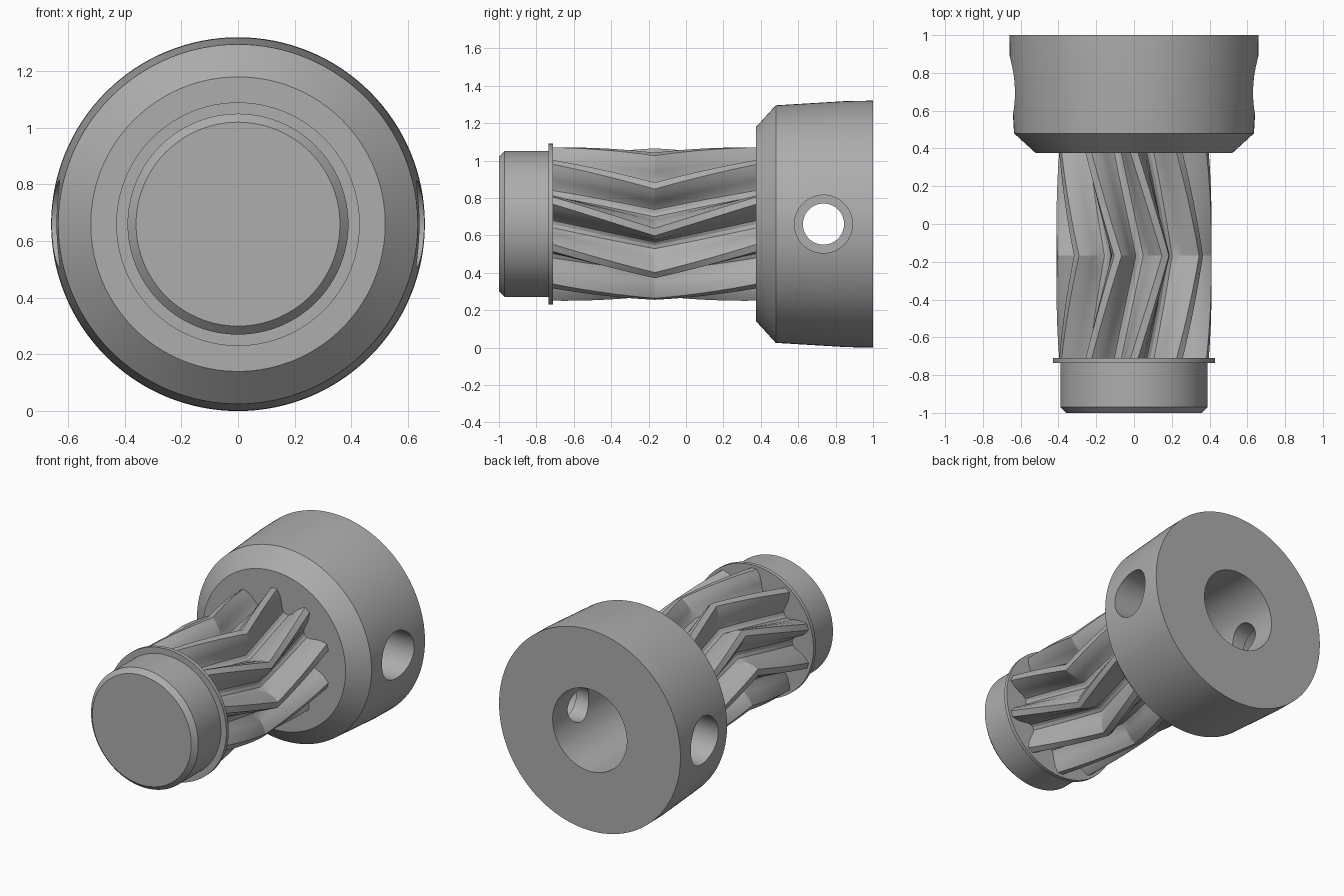
import bpy, bmesh, math

AXIS_Z = 0.66

cube = bpy.data.objects.get("Cube")
if cube:
    bpy.data.objects.remove(cube, do_unlink=True)

# Single grey material
grey = bpy.data.materials.new("mid_grey")
grey.use_nodes = True
COLOUR = (0.42, 0.42, 0.42, 1)
grey.diffuse_color = COLOUR
grey.node_tree.nodes["Principled BSDF"].inputs["Base Color"].default_value = COLOUR


def make_object(name, bm):
    bmesh.ops.recalc_face_normals(bm, faces=bm.faces)
    mesh = bpy.data.meshes.new(name)
    bm.to_mesh(mesh)
    bm.free()
    mesh.materials.append(grey)
    obj = bpy.data.objects.new(name, mesh)
    obj.location.z = AXIS_Z
    bpy.context.collection.objects.link(obj)
    return obj


def activate(obj):
    bpy.ops.object.select_all(action='DESELECT')
    obj.select_set(True)
    bpy.context.view_layer.objects.active = obj


def smooth(obj, angle=25):
    activate(obj)
    bpy.ops.object.shade_smooth_by_angle(angle=math.radians(angle))


def lathe(name, profile, steps=128):
    """Revolve (radius, y) points around the y axis."""
    bm = bmesh.new()
    verts = [bm.verts.new((r, y, 0)) for r, y in profile]
    edges = [bm.edges.new(pair) for pair in zip(verts, verts[1:])]
    bmesh.ops.spin(bm, geom=verts + edges, cent=(0, 0, 0), axis=(0, 1, 0),
                   angle=math.tau, steps=steps)
    bmesh.ops.remove_doubles(bm, verts=bm.verts, dist=1e-5)
    return make_object(name, bm)


def herringbone(name, teeth, stations):
    """Loft a tooth outline through (y, twist in degrees) stations."""
    flank = [(18, .275), (14, .28), (11, .30), (9, .335), (6.3, .375), (2.8, .41)]
    tooth = [(-a, r) for a, r in flank] + [(a, r) for a, r in reversed(flank[1:])]
    pitch = 360 / teeth
    outline = [(a + pitch * i, r) for i in range(teeth) for a, r in tooth]
    bm = bmesh.new()
    rings = []
    for y, twist in stations:
        ring = []
        for a, r in outline:
            t = math.radians(a + twist)
            ring.append(bm.verts.new((r * math.sin(t), y, r * math.cos(t))))
        rings.append(ring)
    n = len(outline)
    for lower, upper in zip(rings, rings[1:]):
        for i in range(n):
            j = (i + 1) % n
            bm.faces.new((lower[i], lower[j], upper[j], upper[i]))
    bm.faces.new(rings[0])
    bm.faces.new(rings[-1])
    return make_object(name, bm)


# Front collar with a chamfered nose
collar = lathe("front_collar", [(0, -1), (.36, -1), (.39, -.97), (.39, -.72), (0, -.72)])
smooth(collar)

# Thin flange between collar and teeth
flange = lathe("thin_flange", [(0, -.735), (.43, -.735), (.43, -.71), (0, -.71)])
smooth(flange)

# Toothed section: the twist runs up to the middle and back again
START, END, TWIST, PARTS = -.715, .38, 24, 8
stations = []
for k in range(2 * PARTS + 1):
    f = k / (2 * PARTS)
    stations.append((START + (END - START) * f, TWIST * (1 - abs(2 * f - 1))))
gear = herringbone("herringbone_teeth", 10, stations)
smooth(gear)

# Rear hub with a blind bore
hub = lathe("rear_hub", [(0, .375), (.52, .375), (.635, .48), (.658, .86), (.66, 1),
                         (.27, 1), (.27, .39), (0, .39)])

# Stepped cross hole through the hub
cutter = lathe("cross_hole_cutter", [(0, -.8), (.155, -.8), (.155, -.36), (.11, -.36),
                                     (.11, .36), (.155, .36), (.155, .8), (0, .8)], 64)
cutter.rotation_euler.z = math.pi / 2
cutter.location.y = .735
cutter.hide_render = True
cut = hub.modifiers.new("cross_hole", 'BOOLEAN')
cut.operation = 'DIFFERENCE'
cut.solver = 'EXACT'
cut.object = cutter
activate(hub)
bpy.ops.object.modifier_apply(modifier=cut.name)
bpy.data.objects.remove(cutter, do_unlink=True)
smooth(hub)
